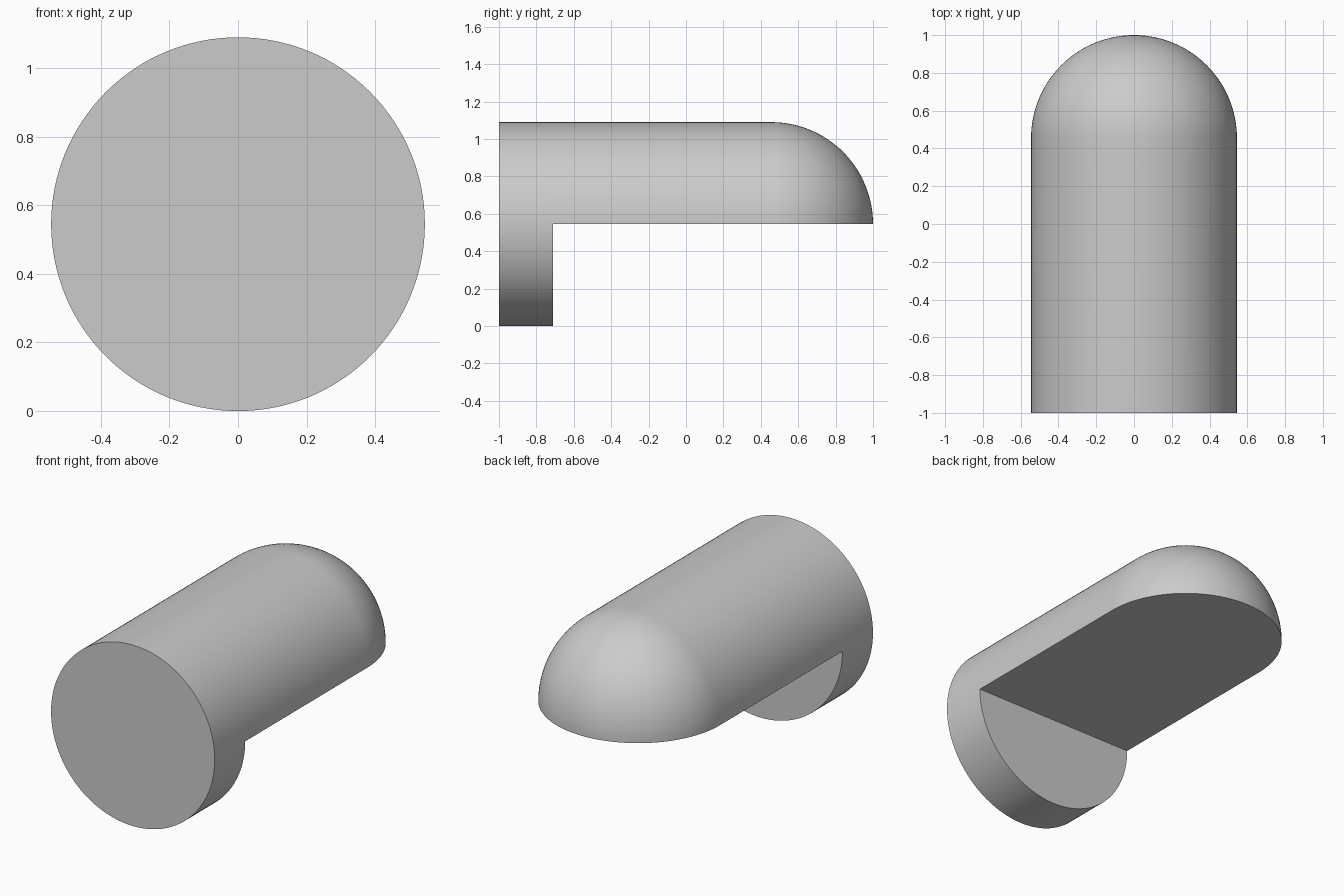
import bpy, bmesh
from math import pi, sin, cos, radians
from mathutils import Vector

default = bpy.data.objects.get("Cube")
if default:
    bpy.data.objects.remove(default)

R = 0.545          # radius, also the height of the axis
FRONT, STEP, BACK = -1.0, -0.71, 1.0
SEGMENTS = 64      # steps per half turn
DOME_STEPS = 32


def sweep_half(bm, profile, direction):
    """Spin a (radius, y) profile half a turn about the long axis."""
    verts = [bm.verts.new((r, y, R)) for r, y in profile]
    edges = [bm.edges.new(pair) for pair in zip(verts, verts[1:])]
    bmesh.ops.spin(bm, geom=verts + edges, cent=(0, 0, R),
                   axis=(0, direction, 0), angle=pi, steps=SEGMENTS)


bm = bmesh.new()

# Upper half: flat front, straight barrel, quarter-sphere end
dome = [(R * cos(a), BACK - R + R * sin(a))
        for a in (pi / 2 * i / DOME_STEPS for i in range(DOME_STEPS))]
sweep_half(bm, [(0, FRONT), (R, FRONT), (R, STEP)] + dome + [(0, BACK)], -1)

# Lower half: short half disc at the front
sweep_half(bm, [(0, FRONT), (R, FRONT), (R, STEP), (0, STEP)], 1)

# Join the halves and close the flat underside
bmesh.ops.remove_doubles(bm, verts=bm.verts, dist=0.0001)
bmesh.ops.holes_fill(bm, edges=[e for e in bm.edges if e.is_boundary], sides=0)
bmesh.ops.recalc_face_normals(bm, faces=bm.faces)
bmesh.ops.dissolve_limit(bm, angle_limit=radians(0.1),
                         verts=bm.verts, edges=bm.edges)

mesh = bpy.data.meshes.new("stepped_round_pin")
bm.to_mesh(mesh)
bm.free()
pin = bpy.data.objects.new("stepped_round_pin", mesh)
bpy.context.collection.objects.link(pin)

# Plain grey material
grey = bpy.data.materials.new("light_grey")
grey.use_nodes = True
colour = (0.6, 0.6, 0.6, 1)
grey.diffuse_color = colour
grey.node_tree.nodes["Principled BSDF"].inputs["Base Color"].default_value = colour
mesh.materials.append(grey)

# Smooth round surfaces, crisp rims
bpy.ops.object.select_all(action='DESELECT')
pin.select_set(True)
bpy.context.view_layer.objects.active = pin
bpy.ops.object.shade_smooth_by_angle(angle=radians(30))
